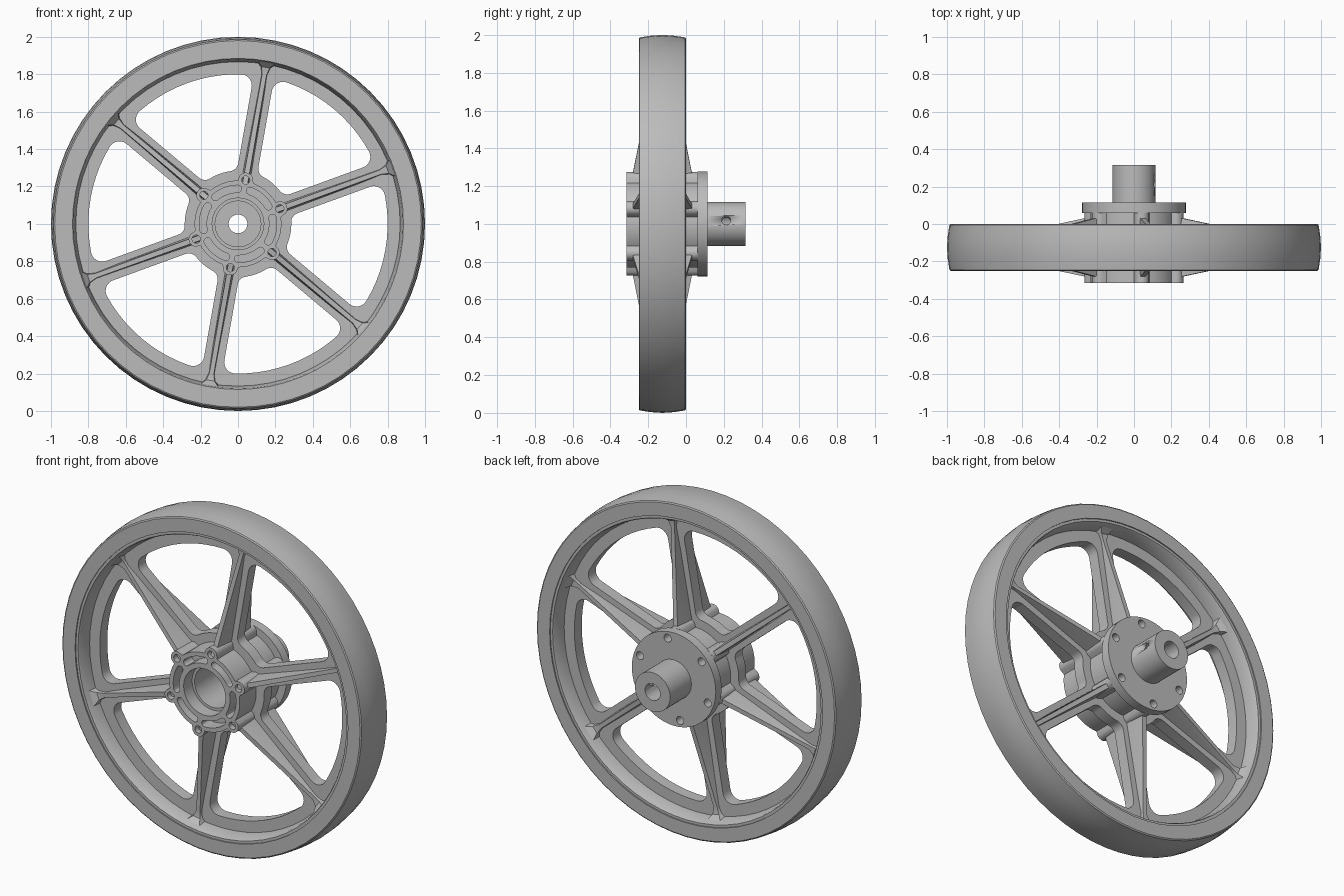
import bpy, bmesh
from math import sin, cos, asin, sqrt, pi, radians, tau
from mathutils import Matrix, Vector

cube = bpy.data.objects.get("Cube")
if cube:
    bpy.data.objects.remove(cube)

MID = -0.125                                   # centre plane of the wheel
SPOKES = [radians(20 + 60 * k) for k in range(6)]
SECTOR = radians(60)

grey = bpy.data.materials.new("cast_grey")
grey.use_nodes = True
grey.diffuse_color = (0.5, 0.5, 0.5, 1)
grey.node_tree.nodes["Principled BSDF"].inputs["Base Color"].default_value = grey.diffuse_color


def finish(name, bm):
    bmesh.ops.remove_doubles(bm, verts=bm.verts, dist=1e-5)
    bmesh.ops.recalc_face_normals(bm, faces=bm.faces)
    mesh = bpy.data.meshes.new(name)
    bm.to_mesh(mesh)
    bm.free()
    mesh.materials.append(grey)
    ob = bpy.data.objects.new(name, mesh)
    bpy.context.collection.objects.link(ob)
    bpy.ops.object.select_all(action='DESELECT')
    ob.select_set(True)
    bpy.context.view_layer.objects.active = ob
    bpy.ops.object.shade_smooth_by_angle(angle=radians(30))
    return ob


def lathe(name, profile, segments=64):
    """Revolve a closed (radius, y) profile around the axle."""
    bm = bmesh.new()
    rings = [[bm.verts.new((r * cos(tau * i / segments), y, 1 + r * sin(tau * i / segments)))
              for r, y in profile] for i in range(segments)]
    n = len(profile)
    for i in range(segments):
        a, b = rings[i], rings[(i + 1) % segments]
        for j in range(n):
            k = (j + 1) % n
            bm.faces.new((a[j], a[k], b[k], b[j]))
    return finish(name, bm)


def mirrored(half):
    """Close a half profile by reflecting it in the wheel's centre plane."""
    return [(r, MID + y) for r, y in half] + [(r, MID - y) for r, y in reversed(half) if y]


def arc(cx, cy, r, a0, a1, n):
    return [(cx + r * cos(a0 + (a1 - a0) * i / n), cy + r * sin(a0 + (a1 - a0) * i / n))
            for i in range(n + 1)]


def circle(r, cx=0, cy=0, n=64):
    return arc(cx, cy, r, 0, tau, n)[:-1]


def turned(points, a):
    return [(x * cos(a) - y * sin(a), x * sin(a) + y * cos(a)) for x, y in points]


def plate(name, outlines, y0, y1):
    """Extrude an outline with holes along the axle."""
    curve = bpy.data.curves.new(name, 'CURVE')
    curve.dimensions, curve.fill_mode = '2D', 'BOTH'
    curve.extrude = (y1 - y0) / 2
    for pts in outlines:
        s = curve.splines.new('POLY')
        s.points.add(len(pts) - 1)
        for p, (x, y) in zip(s.points, pts):
            p.co = (x, y, 0, 1)
        s.use_cyclic_u = True
    tmp = bpy.data.objects.new(name + "_outline", curve)
    bpy.context.collection.objects.link(tmp)
    deps = bpy.context.evaluated_depsgraph_get()
    mesh = bpy.data.meshes.new_from_object(tmp.evaluated_get(deps))
    bm = bmesh.new()
    bm.from_mesh(mesh)
    bpy.data.objects.remove(tmp)
    bpy.data.curves.remove(curve)
    bpy.data.meshes.remove(mesh)
    bm.transform(Matrix.Translation((0, (y0 + y1) / 2, 1)) @ Matrix.Rotation(pi / 2, 4, 'X'))
    return finish(name, bm)


# Crowned tyre and the channel rim inside it
lathe("tyre", mirrored([(0.9, -0.125), (0.98, -0.125), (0.987, -0.12), (0.996, -0.06), (1, 0)])
      + [(0.9, MID)])
lathe("rim", mirrored([(0.91, -0.118), (0.885, -0.118), (0.88, -0.11), (0.866, -0.03)]))


# Web plate with six rounded windows
def window(d=0.055, outer=0.8, inner=0.285, fo=0.06, fi=0.05):
    ao = asin((d + fo) / (outer - fo))
    ai = asin((d + fi) / (inner + fi))
    ci = (sqrt((inner + fi) ** 2 - (d + fi) ** 2), d + fi)
    co = (sqrt((outer - fo) ** 2 - (d + fo) ** 2), d + fo)
    half = (arc(0, 0, inner, SECTOR / 2, ai, 4)[:-1]
            + arc(*ci, fi, pi + ai, 1.5 * pi, 6)
            + arc(*co, fo, 1.5 * pi, tau + ao, 8)
            + arc(0, 0, outer, ao, SECTOR / 2, 5)[1:])
    flip = turned([(x, -y) for x, y in reversed(half)], SECTOR)
    return half + flip[1:-1]


plate("web", [circle(0.885), circle(0.2)] + [turned(window(), a) for a in SPOKES],
      MID - 0.035, MID + 0.035)

# Tapered ribs on both sides of each spoke, flaring where they meet the rim
STATIONS = [(0.2, 0.171, 0.014, 0.026), (0.81, 0.049, 0.012, 0.02),
            (0.85, 0.055, 0.022, 0.034), (0.88, 0.09, 0.05, 0.065)]
for n, a in enumerate(SPOKES):
    bm = bmesh.new()
    rows = []
    for r, h, top, base in STATIONS:
        section = [(top, h), (base, 0), (top, -h), (-top, -h), (-base, 0), (-top, h)]
        row = []
        for w, y in section:
            x, z = turned([(r, w)], a)[0]
            row.append(bm.verts.new((x, MID + y, 1 + z)))
        rows.append(row)
    for p, q in zip(rows, rows[1:]):
        for j in range(6):
            k = (j + 1) % 6
            bm.faces.new((p[j], p[k], q[k], q[j]))
    bm.faces.new(rows[0])
    bm.faces.new(rows[-1])
    finish(f"spoke_rib_{n + 1}", bm)


# Hub barrel with a screw boss at every spoke
def hub_outline(barrel=0.232, at=0.238, boss=0.04, n=240):
    pts = []
    for i in range(n):
        t = tau * i / n
        off = (t - SPOKES[0] + SECTOR / 2) % SECTOR - SECTOR / 2
        under = boss ** 2 - (at * sin(off)) ** 2
        r = max(barrel, at * cos(off) + sqrt(under)) if under > 0 else barrel
        pts.append((r * cos(t), r * sin(t)))
    return pts


def kidney(r0=0.168, r1=0.207, span=radians(20)):
    mid, rad = (r0 + r1) / 2, (r1 - r0) / 2
    ex, ey = mid * cos(span), mid * sin(span)
    return (arc(0, 0, r1, -span, span, 10)
            + arc(ex, ey, rad, span, span + pi, 6)[1:-1]
            + arc(0, 0, r0, span, -span, 10)
            + arc(ex, -ey, rad, pi - span, tau - span, 6)[1:-1])


def screw_holes(r, at=0.238):
    return [circle(r, at * cos(a), at * sin(a), 16) for a in SPOKES]


plate("hub_barrel", [hub_outline(), circle(0.122)], -0.235, 0.06)
plate("hub_front", [hub_outline(), circle(0.138)] + screw_holes(0.022)
      + [turned(kidney(), a + SECTOR / 2) for a in SPOKES], -0.315, -0.235)

# Drive flange and shaft sleeve at the back
plate("flange", [circle(0.277), circle(0.05)] + screw_holes(0.024), 0.06, 0.115)
sleeve = lathe("shaft_sleeve", [(0.05, 0.1), (0.116, 0.1), (0.116, 0.315), (0.05, 0.315)], 48)

# Set screw hole through one wall of the sleeve
bm = bmesh.new()
side = Vector((cos(radians(10)), 0, sin(radians(10))))
bmesh.ops.create_cone(bm, cap_ends=True, segments=20, radius1=0.024, radius2=0.024, depth=0.14,
                      matrix=Matrix.Translation(Vector((0, 0.213, 1)) + side * 0.1)
                      @ side.to_track_quat('Z', 'Y').to_matrix().to_4x4())
cutter = finish("set_screw_cutter", bm)
cutter.hide_render = True
cut = sleeve.modifiers.new("set_screw_hole", 'BOOLEAN')
cut.operation, cut.object, cut.solver = 'DIFFERENCE', cutter, 'EXACT'
bpy.context.view_layer.objects.active = sleeve
bpy.ops.object.modifier_apply(modifier=cut.name)
bpy.data.objects.remove(cutter)
